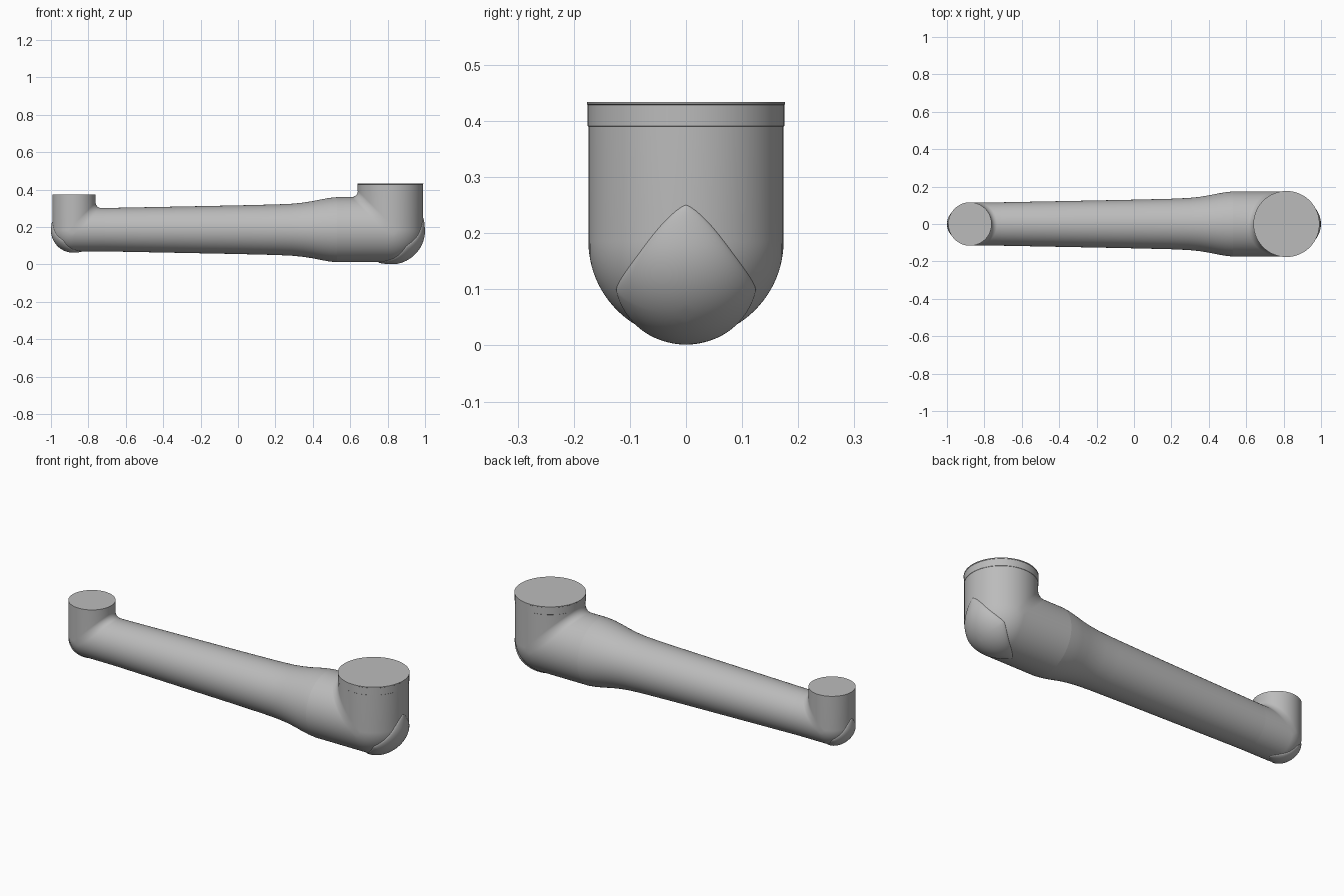
import bpy, bmesh
from math import sin, cos, pi, sqrt

cube = bpy.data.objects.get("Cube")
if cube:
    bpy.data.objects.remove(cube, do_unlink=True)

grey = bpy.data.materials.new("Satin grey")
grey.use_nodes = True
COLOUR = (0.5, 0.5, 0.5, 1.0)
grey.diffuse_color = COLOUR
grey.node_tree.nodes["Principled BSDF"].inputs["Base Color"].default_value = COLOUR

SIDES = 96
AXIS_Z = 0.186


def loft(name, rings, cap_start=False, cap_end=False):
    """Join closed rings of points into a smooth skin."""
    bm = bmesh.new()
    rows = [[bm.verts.new(p) for p in ring] for ring in rings]
    for a, b in zip(rows, rows[1:]):
        n = len(a)
        for i in range(n):
            j = (i + 1) % n
            bm.faces.new((a[i], a[j], b[j], b[i]))
    if cap_start:
        bm.faces.new(rows[0])
    if cap_end:
        bm.faces.new(rows[-1])
    bmesh.ops.recalc_face_normals(bm, faces=bm.faces)
    mesh = bpy.data.meshes.new(name)
    bm.to_mesh(mesh)
    bm.free()
    mesh.materials.append(grey)
    obj = bpy.data.objects.new(name, mesh)
    bpy.context.collection.objects.link(obj)
    bpy.ops.object.select_all(action="DESELECT")
    obj.select_set(True)
    bpy.context.view_layer.objects.active = obj
    bpy.ops.object.shade_smooth_by_angle(angle=pi / 6)
    return obj


def angles():
    return [2 * pi * i / SIDES for i in range(SIDES)]


def elbow(name, side, cx, r, reach, top, fillet):
    """Tube turning from the arm to a vertical socket: ball outside, fillet inside."""
    def point(n, y, dx, dz):
        return (cx + side * dx, y, AXIS_Z + dz)

    section = [(r * cos(a), r * sin(a)) for a in angles()]
    rings = [[point(n, y, -reach, -n) for n, y in section]]
    steps = 20
    for k in range(steps + 1):
        a = pi / 2 * k / steps
        ring = []
        for n, y in section:
            f = max(n, fillet)
            ring.append(point(n, y, n - f + f * sin(a), -n + f - f * cos(a)))
        rings.append(ring)
    rings.append([point(n, y, n, top - AXIS_Z) for n, y in section])
    return loft(name, rings, cap_end=True)


def corner_pad(name, side, cx, r, height):
    """Raised lozenge pad wrapped over the outer corner of an elbow."""
    half_t, half_y, power = 0.97 * r, 0.715 * r, 2 / 1.4

    def point(s, a):
        c, d = cos(a), sin(a)
        t = s * half_t * abs(c) ** power * (1 if c > 0 else -1)
        y = s * half_y * abs(d) ** power * (1 if d > 0 else -1)
        # depth of the ball, or of the tubes beyond it, along the diagonal
        ball = r * r - t * t - y * y
        depth = sqrt(max(ball, 0))
        if depth < abs(t):
            depth = sqrt(2 * (r * r - y * y)) - abs(t)
        dx, dz = (t + depth) / sqrt(2), (t - depth) / sqrt(2)
        nx, nz = max(dx, 0), min(dz, 0)
        size = sqrt(nx * nx + y * y + nz * nz)
        lift = height * sqrt(max(1 - s ** 4, 0)) - 0.001
        return (cx + side * (dx + lift * nx / size),
                y + lift * y / size,
                AXIS_Z + dz + lift * nz / size)

    rows = 20
    rings = [[point(sin(pi / 2 * k / rows), a) for a in angles()]
             for k in range(1, rows + 1)]
    return loft(name, rings, cap_start=True)


# Tapered arm tube flaring into the large elbow
arm_profile = [(-0.71, 0.116), (-0.4, 0.122), (0.0, 0.130), (0.2, 0.135),
               (0.29, 0.139), (0.35, 0.145), (0.4, 0.153), (0.45, 0.163),
               (0.49, 0.170), (0.53, 0.174)]
loft("arm_tube", [[(x, r * cos(a), AXIS_Z + r * sin(a)) for a in angles()]
                  for x, r in arm_profile])

# Elbows with vertical sockets and corner pads
elbow("small_elbow", -1, -0.877, 0.116, 0.167, 0.373, 0.03)
corner_pad("small_corner_pad", -1, -0.877, 0.116, 0.0092)
elbow("large_elbow", 1, 0.815, 0.174, 0.285, 0.431, 0.035)
corner_pad("large_corner_pad", 1, 0.815, 0.174, 0.0135)

# Slim collar and rim closing the large socket
collar_profile = [(0.39, 0.174), (0.391, 0.1752), (0.429, 0.1752),
                  (0.43, 0.1765), (0.434, 0.1765)]
loft("large_socket_collar", [[(0.815 + r * cos(a), r * sin(a), z) for a in angles()]
                             for z, r in collar_profile], cap_end=True)
